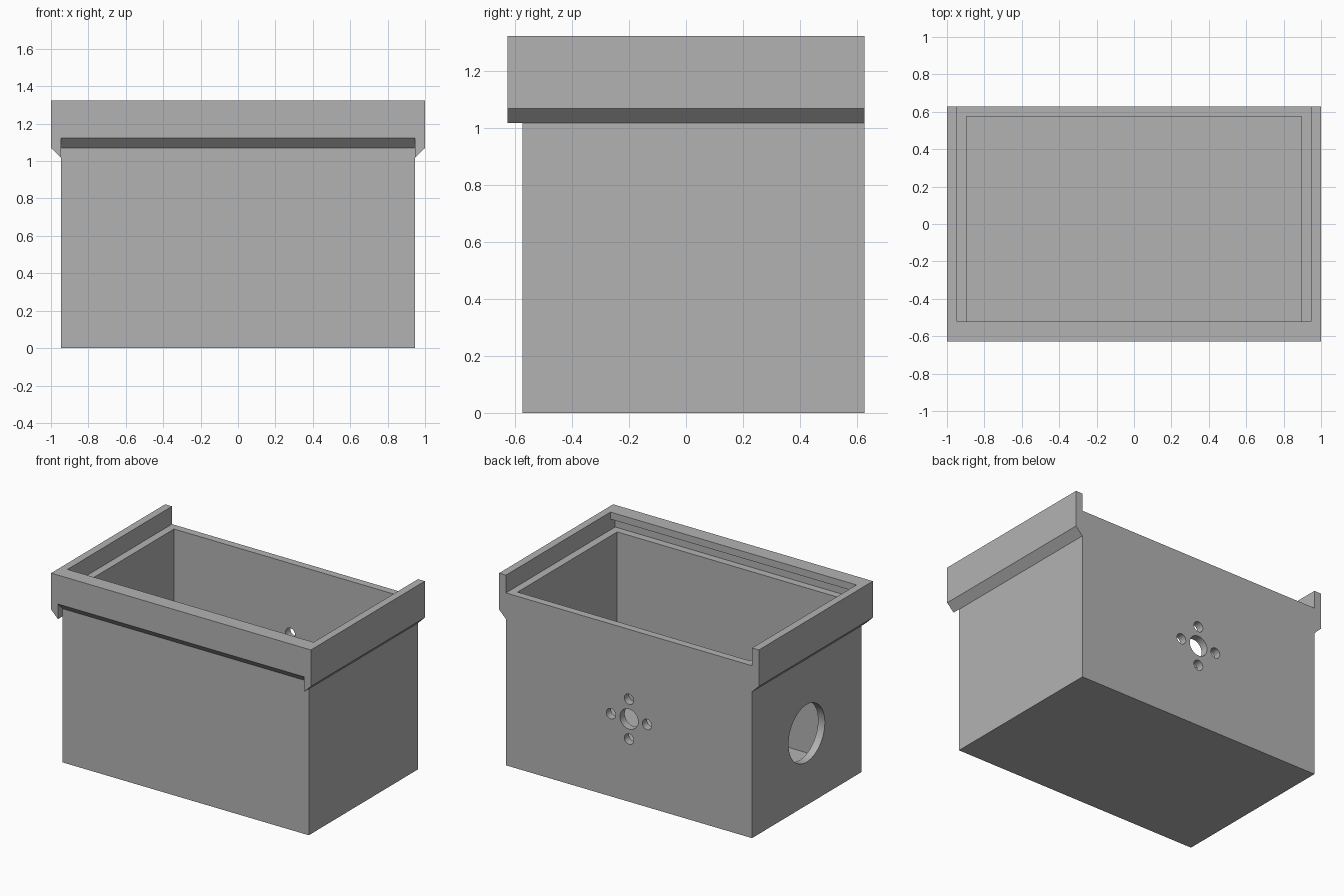
import bpy, bmesh, math
from mathutils import Matrix, Vector

if "Cube" in bpy.data.objects:
    bpy.data.objects.remove(bpy.data.objects["Cube"])

T = 0.0525                       # wall thickness
XO, YO, TOP = 1.0, 0.627, 1.324  # outer half sizes and height
XB = XO - T                      # tub half width
LEDGE = 1.2                      # top of the tub walls

grey = bpy.data.materials.new("mid grey")
grey.diffuse_color = (0.45, 0.45, 0.45, 1)
grey.use_nodes = True
grey.node_tree.nodes["Principled BSDF"].inputs["Base Color"].default_value = grey.diffuse_color


def add(name, bm):
    """Turn a bmesh into a grey object."""
    bmesh.ops.recalc_face_normals(bm, faces=bm.faces)
    me = bpy.data.meshes.new(name)
    bm.to_mesh(me)
    bm.free()
    me.materials.append(grey)
    ob = bpy.data.objects.new(name, me)
    bpy.context.collection.objects.link(ob)
    return ob


def box(name, lo, hi):
    bm = bmesh.new()
    lo, hi = Vector(lo), Vector(hi)
    size = hi - lo
    bmesh.ops.create_cube(bm, size=1, matrix=Matrix.Translation((lo + hi) / 2)
                          @ Matrix.Diagonal((*size, 1)))
    return add(name, bm)


def prism(name, points, vector):
    """Extrude a closed profile along a vector."""
    bm = bmesh.new()
    face = bm.faces.new([bm.verts.new(p) for p in points])
    new = bmesh.ops.extrude_face_region(bm, geom=[face])["geom"]
    bmesh.ops.translate(bm, vec=vector,
                        verts=[v for v in new if isinstance(v, bmesh.types.BMVert)])
    return add(name, bm)


def drill(name, centre, radius, axis):
    bm = bmesh.new()
    bmesh.ops.create_cone(bm, cap_ends=True, segments=48, radius1=radius,
                          radius2=radius, depth=0.3,
                          matrix=Matrix.Translation(centre)
                          @ Matrix.Rotation(math.pi / 2, 4, axis))
    return add(name, bm)


def cut(target, cutter):
    mod = target.modifiers.new("cut", "BOOLEAN")
    mod.operation, mod.solver, mod.object = "DIFFERENCE", "EXACT", cutter
    bpy.context.view_layer.objects.active = target
    bpy.ops.object.modifier_apply(modifier=mod.name)
    bpy.data.objects.remove(cutter)


# Open tub with a thin floor
tub = box("tub", (-XB, -YO + T, 0), (XB, YO, LEDGE))
cut(tub, box("cavity", (-XB + T, -YO + 2 * T, T), (XB - T, YO - T, 2)))

# Large round port in the left wall
cut(tub, drill("side_port", (-XB, T / 2, 0.5), 0.2, "Y"))

# Motor-style hole pattern in the back wall: shaft hole and four screw holes
HZ = 0.575
cut(tub, drill("shaft_hole", (0, YO, HZ), 0.07, "X"))
for i in range(4):
    a = i * math.pi / 2
    cut(tub, drill("screw_hole", (0.139 * math.cos(a), YO, HZ + 0.139 * math.sin(a)),
                   0.036, "X"))

# Side rails with chamfered undersides, open at the back
rail = prism("side_rails",
             [(XB, -YO, 1.018), (XO, -YO, 1.07), (XO, -YO, TOP), (XB, -YO, TOP)],
             (0, 2 * YO, 0))
rail.modifiers.new("mirror", "MIRROR").use_mirror_merge = False

# Front rail: chamfered underside outside, overhanging lip for the lid inside
yo, yw, yi = -YO, -YO + T, -YO + 2 * T
prism("front_rail",
      [(-XB, yo, 1.123), (-XB, yo, TOP), (-XB, yi, TOP), (-XB, yi, 1.275),
       (-XB, yw, 1.275), (-XB, yw, 1.07)],
      (2 * XB, 0, 0))

# Smooth hole walls, sharp edges everywhere else
bpy.ops.object.select_all(action="DESELECT")
tub.select_set(True)
bpy.context.view_layer.objects.active = tub
bpy.ops.object.shade_smooth_by_angle(angle=math.radians(30))
